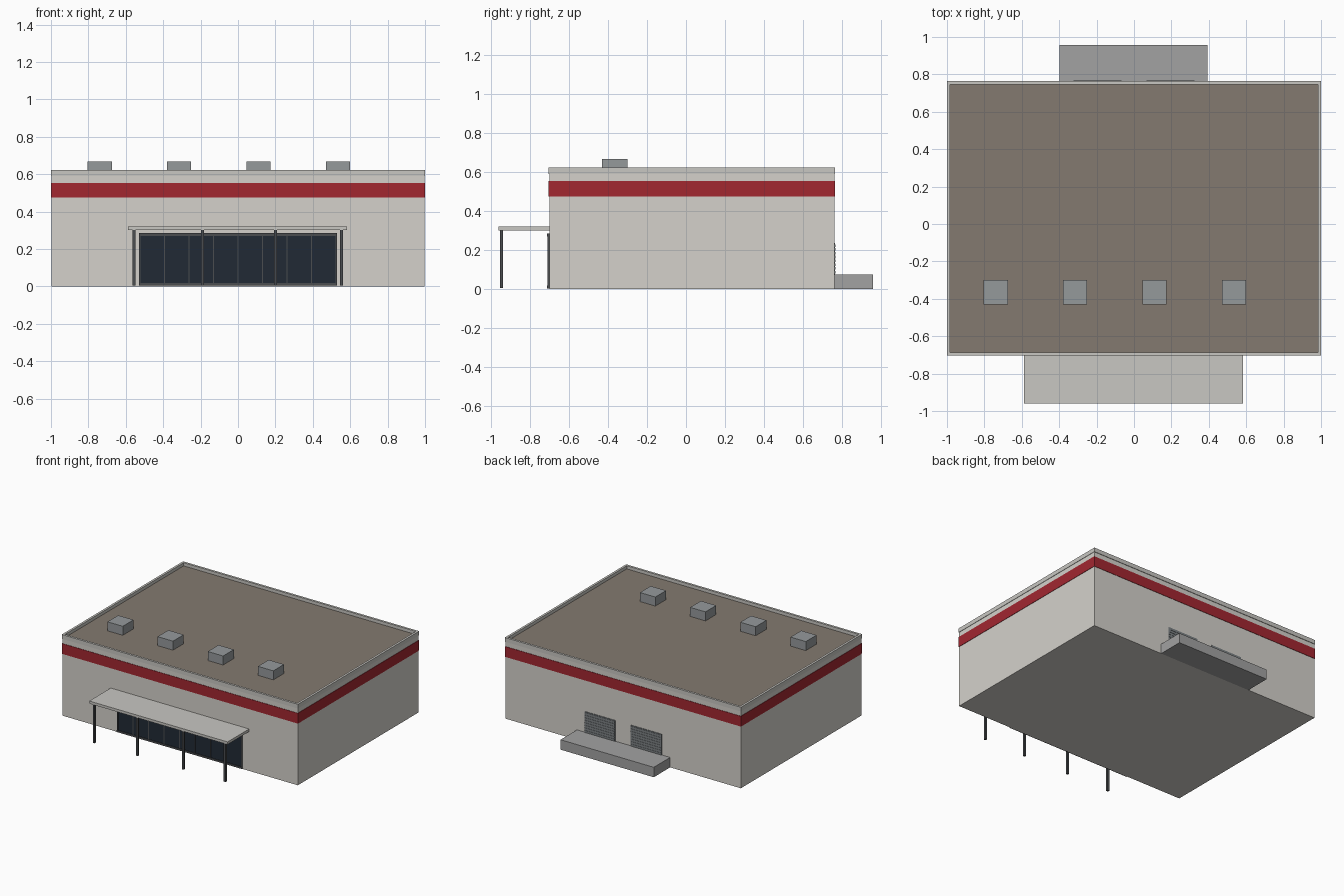
import bpy, bmesh
from mathutils import Matrix, Vector

if "Cube" in bpy.data.objects:
    bpy.data.objects.remove(bpy.data.objects["Cube"])


def mat(name, r, g, b):
    m = bpy.data.materials.new(name)
    m.diffuse_color = (r, g, b, 1)
    m.use_nodes = True
    m.node_tree.nodes["Principled BSDF"].inputs["Base Color"].default_value = m.diffuse_color
    return m


WALL = mat("warm_white", 0.66, 0.64, 0.60)
RED = mat("red", 0.36, 0.02, 0.03)
ROOF = mat("roof_brown", 0.23, 0.195, 0.16)
GLASS = mat("dark_glass", 0.015, 0.023, 0.035)
FRAME = mat("dark_metal", 0.07, 0.075, 0.08)
TRIM = mat("light_trim", 0.58, 0.57, 0.54)
METAL = mat("grey_metal", 0.30, 0.32, 0.33)
CONCRETE = mat("concrete", 0.36, 0.36, 0.36)
DOOR = mat("shutter_grey", 0.20, 0.22, 0.23)


def boxes(name, extents, material):
    """One object from boxes given as (x0, x1, y0, y1, z0, z1)."""
    bm = bmesh.new()
    for x0, x1, y0, y1, z0, z1 in extents:
        centre = Vector((x0 + x1, y0 + y1, z0 + z1)) / 2
        size = Matrix.Diagonal((x1 - x0, y1 - y0, z1 - z0, 1))
        bmesh.ops.create_cube(bm, size=1, matrix=Matrix.Translation(centre) @ size)
    me = bpy.data.meshes.new(name)
    bm.to_mesh(me)
    bm.free()
    me.materials.append(material)
    ob = bpy.data.objects.new(name, me)
    bpy.context.collection.objects.link(ob)
    return ob


def ring(name, x, y0, y1, z0, z1, t, material):
    """Rectangular band around the building, t thick."""
    return boxes(name, [
        (-x, x, y0, y0 + t, z0, z1), (-x, x, y1 - t, y1, z0, z1),
        (-x, -x + t, y0 + t, y1 - t, z0, z1), (x - t, x, y0 + t, y1 - t, z0, z1)], material)


# Main building, roof deck, red stripe and parapet coping
boxes("building_walls", [(-0.997, 0.997, -0.70, 0.76, 0, 0.592)], WALL)
boxes("roof_deck", [(-0.985, 0.985, -0.688, 0.748, 0.592, 0.598)], ROOF)
ring("red_stripe", 1.0, -0.703, 0.763, 0.474, 0.553, 0.006, RED)
ring("parapet_coping", 1.0, -0.704, 0.764, 0.59, 0.622, 0.017, TRIM)

# Row of rooftop units
for i in range(4):
    x = -0.74 + i * 0.425
    boxes("roof_unit_%d" % (i + 1), [(x - 0.065, x + 0.065, -0.43, -0.30, 0.598, 0.667)], METAL)

# Shop front: glass, surrounding frame and mullions
boxes("shop_glass", [(-0.525, 0.525, -0.706, -0.699, 0.012, 0.275)], GLASS)
frame = [(-0.53, 0.53, -0.711, -0.699, 0.27, 0.285),
         (-0.53, 0.53, -0.711, -0.699, 0.004, 0.018)]
for i in range(9):
    x = -0.525 + i * 1.05 / 8
    w = 0.005 if i in (0, 8) else 0.003
    frame.append((x - w, x + w, -0.709, -0.699, 0.018, 0.27))
boxes("shop_frame", frame, FRAME)

# Entrance canopy on four posts
boxes("canopy", [(-0.588, 0.584, -0.96, -0.70, 0.301, 0.321)], TRIM)
for i, x in enumerate((-0.555, -0.19, 0.20, 0.553)):
    boxes("canopy_post_%d" % (i + 1), [(x - 0.008, x + 0.008, -0.953, -0.937, 0.005, 0.301)], FRAME)

# Loading dock and two ribbed shutter doors at the back
boxes("loading_dock", [(-0.398, 0.392, 0.76, 0.958, 0, 0.076)], CONCRETE)
for i, x in enumerate((-0.196, 0.196)):
    parts = [(x - 0.131, x + 0.131, 0.759, 0.764, 0.076, 0.236)]
    for k in range(8):
        z = 0.08 + k * 0.0195
        parts.append((x - 0.128, x + 0.128, 0.763, 0.766, z, z + 0.013))
    boxes("shutter_door_%d" % (i + 1), parts, DOOR)
